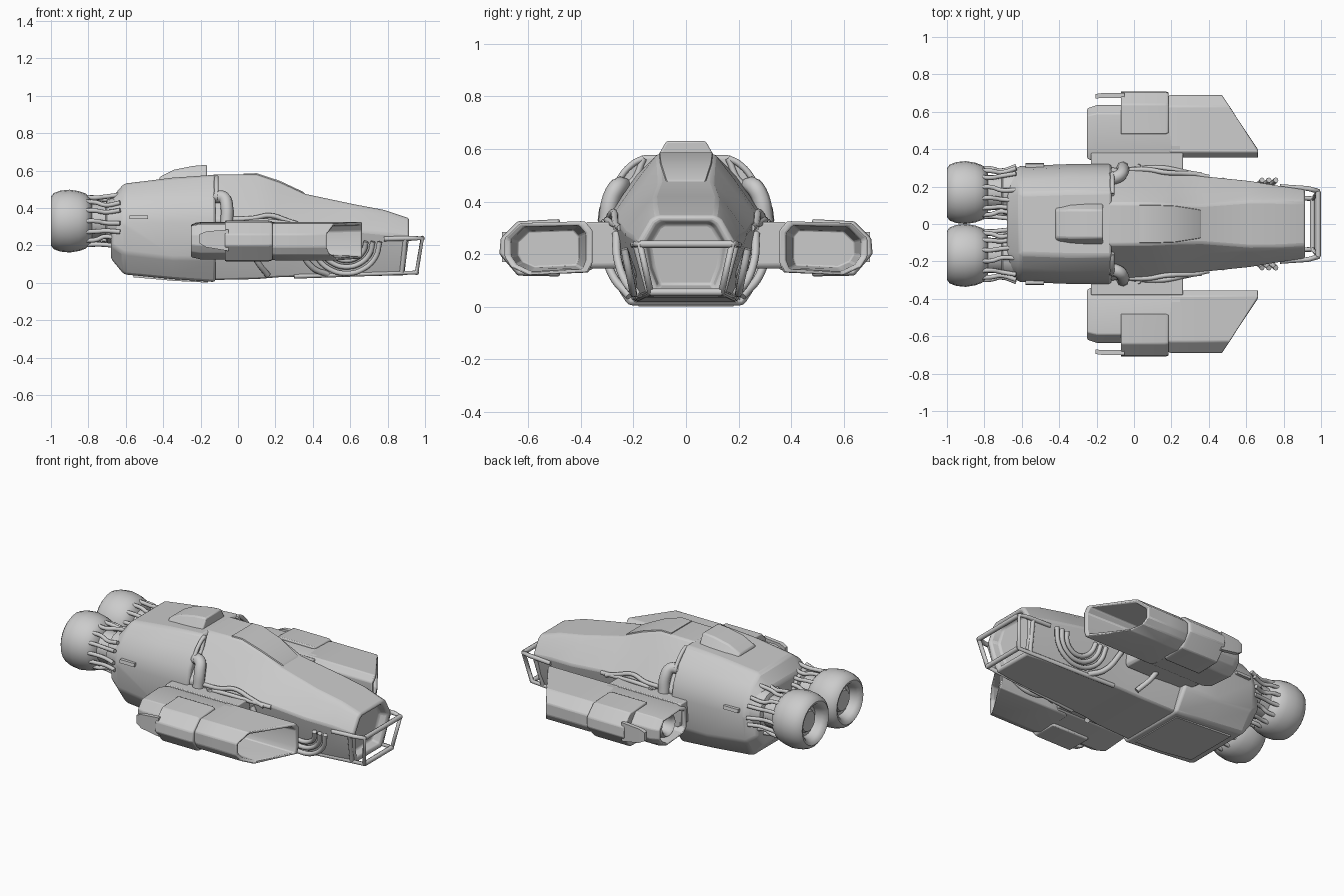
import bpy, bmesh, random
from math import sin, cos, pi, radians
from mathutils import Vector

if "Cube" in bpy.data.objects:
    bpy.data.objects.remove(bpy.data.objects["Cube"])

random.seed(4)


def loft(name, rings, mirror=False, bevel=0.0, angle=30):
    """Skin a list of equal-length closed rings, capped at both ends."""
    bm = bmesh.new()
    loops = [[bm.verts.new(p) for p in ring] for ring in rings]
    n = len(loops[0])
    for a, b in zip(loops, loops[1:]):
        for i in range(n):
            j = (i + 1) % n
            bm.faces.new((a[i], a[j], b[j], b[i]))
    bm.faces.new(loops[0])
    bm.faces.new(loops[-1])
    bmesh.ops.recalc_face_normals(bm, faces=bm.faces)
    me = bpy.data.meshes.new(name)
    bm.to_mesh(me)
    bm.free()
    ob = bpy.data.objects.new(name, me)
    bpy.context.collection.objects.link(ob)
    bpy.ops.object.select_all(action='DESELECT')
    ob.select_set(True)
    bpy.context.view_layer.objects.active = ob
    bpy.ops.object.shade_smooth_by_angle(angle=radians(angle))
    if bevel:
        m = ob.modifiers.new("bevel", 'BEVEL')
        m.width, m.segments, m.limit_method = bevel, 2, 'ANGLE'
        m.angle_limit = radians(25)
    if mirror:
        m = ob.modifiers.new("mirror", 'MIRROR')
        m.use_axis = (False, True, False)
    return ob


def tubes(name, paths, radius, smooth=True, mirror=True):
    """Round pipes along point lists, repeated on the other side."""
    cu = bpy.data.curves.new(name, 'CURVE')
    cu.dimensions, cu.bevel_depth, cu.bevel_resolution = '3D', radius, 2
    cu.use_fill_caps = True
    cu.resolution_u = 5
    for path in paths:
        for s in ((1, -1) if mirror else (1,)):
            sp = cu.splines.new('BEZIER' if smooth else 'POLY')
            pts = sp.bezier_points if smooth else sp.points
            pts.add(len(path) - 1)
            for p, (x, y, z) in zip(pts, path):
                if smooth:
                    p.co = (x, y * s, z)
                    p.handle_left_type = p.handle_right_type = 'AUTO'
                else:
                    p.co = (x, y * s, z, 1)
    bpy.context.collection.objects.link(bpy.data.objects.new(name, cu))


def hull_ring(x, half):
    """Full symmetric section from a half section running top to bottom."""
    return [(x, y, z) for y, z in half] + [(x, -y, z) for y, z in reversed(half)]


def scaled(ring, f, dx):
    c = sum((Vector(p) for p in ring), Vector()) / len(ring)
    return [(p[0] + dx, c.y + (p[1] - c.y) * f, c.z + (p[2] - c.z) * f) for p in ring]


def lathe(name, profile, cy, cz, n=24):
    loft(name, [[(x, cy + r * cos(2 * pi * i / n), cz + r * sin(2 * pi * i / n))
                 for i in range(n)] for x, r in profile], True, angle=40)


# rear hull
wide = [(.17, .578), (.25, .5), (.3, .41), (.32, .32), (.30, .13), (.22, .004)]
loft("rear_hull", [
    hull_ring(-.68, [(.14, .45), (.21, .43), (.26, .38), (.27, .32), (.27, .2), (.2, .13)]),
    hull_ring(-.61, [(.16, .53), (.23, .48), (.29, .40), (.31, .32), (.295, .16), (.22, .045)]),
    hull_ring(-.35, [(.17, .562), (.25, .49), (.3, .41), (.32, .32), (.30, .13), (.22, .02)]),
    hull_ring(-.12, wide)], bevel=.015)

# front hull, with a framed recess in the nose
nose = hull_ring(.915, [(.11, .345), (.135, .33), (.185, .245), (.165, .13), (.13, .04)])
nose = [(x - .12 * max(0, .25 - z), y, z) for x, y, z in nose]
loft("front_hull", [
    hull_ring(-.14, [(.11, .578), (.19, .5), (.305, .34), (.285, .2), (.2, .015)]),
    hull_ring(.1, [(.11, .58), (.18, .49), (.285, .34), (.265, .2), (.195, .02)]),
    hull_ring(.22, [(.105, .54), (.175, .45), (.275, .33), (.25, .2), (.185, .03)]),
    hull_ring(.36, [(.1, .475), (.165, .415), (.258, .315), (.235, .19), (.18, .033)]),
    hull_ring(.62, [(.12, .42), (.155, .385), (.232, .28), (.20, .16), (.16, .035)]),
    hull_ring(.78, [(.118, .39), (.145, .365), (.205, .265), (.18, .14), (.145, .038)]),
    nose, scaled(nose, .84, 0), scaled(nose, .76, -.05)], bevel=.01)

# canopy roof panel and windscreen
loft("canopy_panel", [hull_ring(x, [(w, z), (w + .006, z - .02)]) for x, w, z in (
    (.03, .1, .585), (.1, .1, .586), (.22, .095, .547), (.35, .075, .486), (.36, .07, .474))])

# dorsal hump
loft("dorsal_hump", [hull_ring(x, [(wt, z), (wb, .54)]) for x, wt, wb, z in (
    (-.42, .07, .1, .565), (-.34, .075, .115, .605), (-.24, .075, .125, .625),
    (-.165, .075, .125, .631))], bevel=.008)

# raised belly and flank panels
loft("belly_panel", [hull_ring(x, [(w, .06), (w, z)]) for x, w, z in (
    (-.56, .17, .03), (-.35, .18, .011), (-.16, .18, .001))])
loft("flank_strip", [[(x, y, z) for y, z in ((.28, .36), (.322, .36), (.326, .34), (.28, .34))]
                     for x in (-.58, -.48)], True)

# shoulder rims at the hull step, elbow ducts and pipes along the flank
tubes("shoulder_rim", [[(-.115, y, z) for y, z in (
    (.16, .565), (.2, .545), (.25, .49), (.265, .45), (.21, .47), (.16, .565))]], .012)
tubes("elbow_duct", [[(-.12, .24, .46), (-.075, .26, .455), (-.06, .285, .41), (-.06, .3, .32)]], .034)
tubes("flank_pipes", [
    [(-.04, .29, .34), (.08, .29, .345), (.17, .275, .36), (.27, .27, .33), (.36, .265, .3)],
    [(0, .295, .32), (.15, .3, .33), (.24, .285, .32), (.4, .25, .3)]], .013)

# looped pipes below the nose
loops = []
for r in (.1, .135, .17):
    loops.append([(.58 + r * 1.05 * cos(a), .235 - .035 * sin(-a), .22 + r * sin(a))
                  for a in [pi + k * pi / 6 for k in range(7)]])
tubes("loop_pipes", loops, .014)
tubes("lower_hose", [[(.02, .305, .33), (.05, .31, .24), (.1, .28, .12), (.16, .215, .04)],
                     [(.28, .265, .28), (.33, .26, .18), (.4, .22, .08), (.48, .17, .045)]], .016)

# nose cage
tubes("nose_cage", [
    [(.78, .2, .235), (.93, .19, .238), (.985, .175, .238), (.955, .135, .055), (.3, .18, .035)],
    [(.895, .192, .238), (.875, .14, .05)]], .013, smooth=False)
tubes("cage_bars", [[(.985, -.175, .238), (.985, .175, .238)],
                    [(.955, -.135, .055), (.955, .135, .055)]], .014, smooth=False, mirror=False)

# side pods: open at the back, slanted scoop at the front
rear_sec = [(.36, .14), (.55, .125), (.61, .16), (.635, .2), (.635, .26),
            (.59, .315), (.40, .325), (.33, .3), (.33, .17)]
scoop_sec = [(.37, .13), (.6, .12), (.665, .15), (.69, .19), (.69, .26),
             (.63, .318), (.385, .325), (.355, .29), (.355, .17)]


def ring(x, sec):
    return [(x, y, z) for y, z in sec]


back = scaled(ring(-.25, rear_sec), .88, 0)
lip = [(.665 - .66 * max(0, y - .4), y, z) for y, z in scoop_sec]
loft("pod_body", [
    scaled(back, .75, .14), scaled(back, .88, 0), back, ring(-.2, rear_sec),
    ring(.25, rear_sec)], True, bevel=.008)
loft("pod_scoop", [
    scaled(ring(.17, scoop_sec), .94, 0), ring(.2, scoop_sec), ring(.32, scoop_sec), lip,
    scaled(lip, .85, -.004), scaled(ring(.25, scoop_sec), .7, 0)], True, bevel=.006)
lathe("pod_nozzle", [(-.10, .09), (-.2, .075), (-.215, .065), (-.2, .05), (-.13, .04)], .475, .225, 16)

# pod armour wrap, trailing blade and pylon
wrap = [(.48, .333), (.64, .325), (.705, .26), (.71, .2), (.64, .118), (.48, .115)]
loft("pod_armour", [ring(-.07, wrap), ring(.165, wrap), scaled(ring(.185, wrap), .95, 0)], True, bevel=.006)
loft("pod_blade", [ring(x, [(y - .025, z0), (y, z0), (y, z1), (y - .025, z1)])
                   for x, y, z0, z1 in ((-.205, .695, .21, .26), (-.17, .7, .19, .275),
                                        (-.05, .7, .17, .285))], True)
loft("pod_pylon", [ring(x, [(.24, z0), (.38, z0), (.38, .322), (.24, .322)])
                   for x, z0 in ((-.23, .19), (-.17, .145), (.25, .145), (.262, .16))], True, bevel=.006)

# main engines
lathe("engine_bell", [
    (-.95, .001), (-.955, .06), (-.935, .07), (-.935, .09), (-.975, .1), (-.995, .115),
    (-1, .13), (-.985, .15), (-.95, .163), (-.9, .168), (-.85, .16), (-.815, .148),
    (-.79, .125), (-.78, .095), (-.62, .09)], .168, .33)
lathe("engine_collar", [(-.71, .09), (-.70, .115), (-.66, .125), (-.62, .125)], .168, .33, 16)

# struts and hoses around the engine necks
struts = []
for k in range(14):
    a = 2 * pi * k / 14
    b = a + random.uniform(-.15, .15)
    struts.append([(x, .168 + r * cos(t), .33 + r * sin(t)) for x, r, t in (
        (-.82, .132, a), (-.76, .128, a), (-.71, random.uniform(.115, .135), b),
        (-.63, .142, b))])
tubes("engine_struts", struts, .012)
